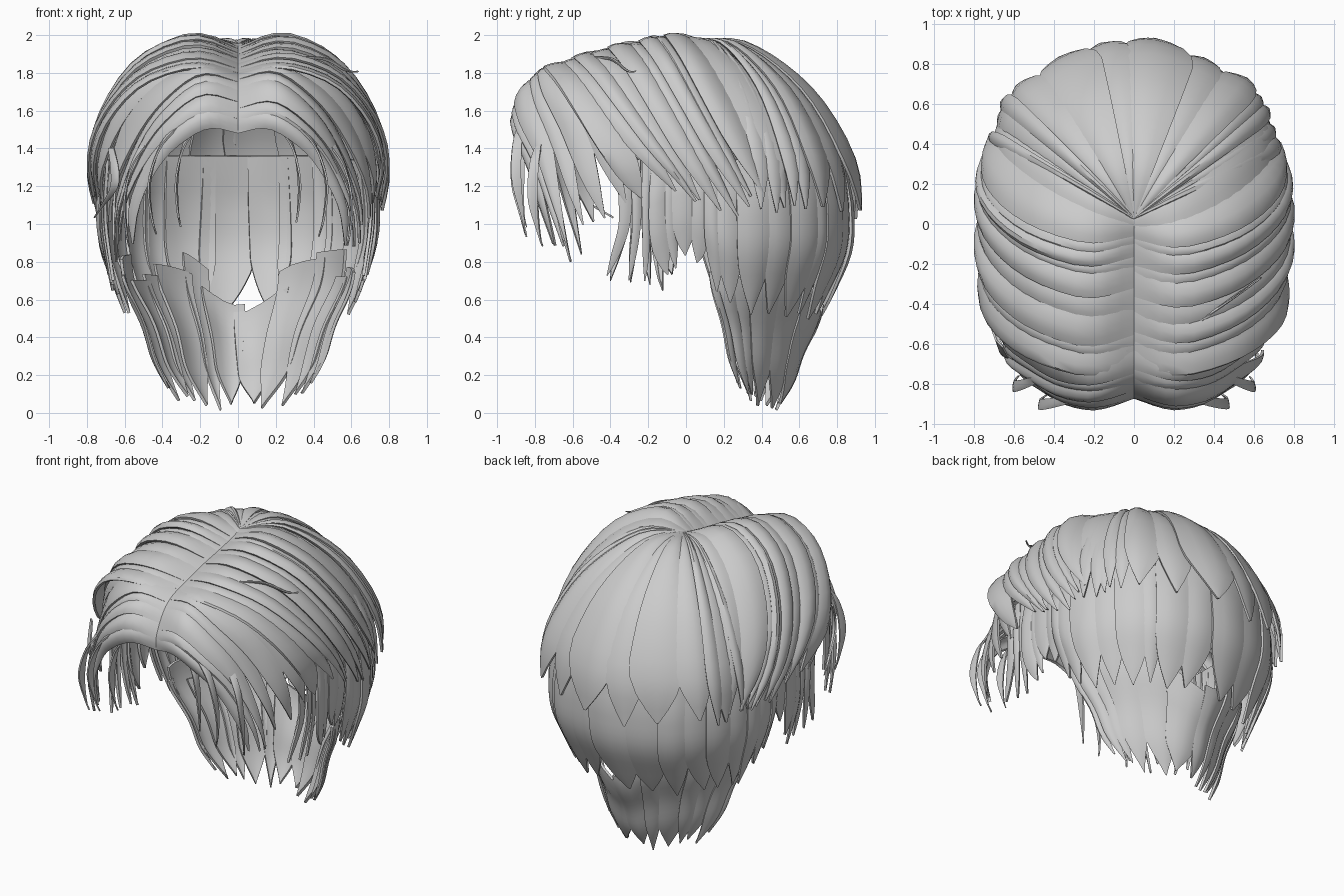
import bpy
import bmesh
import math
import random
from mathutils import Vector

random.seed(7)
cube = bpy.data.objects.get("Cube")
if cube:
    bpy.data.objects.remove(cube)

hair = bpy.data.materials.new("hair_grey")
hair.use_nodes = True
GREY = (0.6, 0.6, 0.6, 1)
hair.diffuse_color = GREY
hair.node_tree.nodes["Principled BSDF"].inputs["Base Color"].default_value = GREY

CORE = Vector((0, -0.05, 1.1))
ROWS = 16
ACROSS = (-1, -0.5, 0, 0.5, 1)


def spline(points, t):
    """Smooth curve through evenly spaced points, t from 0 to 1."""
    last = len(points) - 1
    t = min(max(t, 0), 1) * last
    i = min(int(t), last - 1)
    f = t - i
    b, c = points[i], points[i + 1]
    a = points[i - 1] if i > 0 else b * 2 - c
    d = points[i + 2] if i + 2 <= last else c * 2 - b
    return (b * 2 + (c - a) * f + (a * 2 - b * 5 + c * 4 - d) * f ** 2
            + (b * 3 - a - c * 3 + d) * f ** 3) * 0.5


def guide(root, tip, profile):
    """Guide curve whose x, y, z travel from root to tip by profile fractions."""
    return [Vector(r + (t - r) * f for r, t, f in zip(root, tip, step))
            for step in profile]


def both_sides(guides):
    """Extend guides that start at the centre line to the other side."""
    mirrored = [[Vector((-p.x, p.y, p.z)) for p in g] for g in guides[1:]]
    return mirrored[::-1] + guides


def outward(p):
    n = p - CORE
    n.z *= 0.6
    return n.normalized()


def add_lock(bm, guides, centre, half, side, taper, bulge, lift, begin, end, drift):
    """One pointed lock lying on the surface lofted across the guides."""
    rows = []
    for k in range(ROWS + 1):
        t = k / ROWS
        fade = max(0, (t - taper) / (1 - taper))
        width = half * max(0.03, 1 - fade ** 1.5)
        root = min(1, t * 4)
        row = []
        for c in ACROSS:
            u = centre + drift * t * t + c * width
            p = spline([spline(g, begin + t * (end - begin)) for g in guides], u)
            rise = (bulge * (1 - c * c) + bulge * 0.6 * c) * (1 - fade) + lift
            p = p + outward(p) * rise * root
            row.append(bm.verts.new((p.x * side, p.y, p.z)))
        rows.append(row)
    for lo, hi in zip(rows, rows[1:]):
        for j in range(len(ACROSS) - 1):
            face = [lo[j], lo[j + 1], hi[j + 1], hi[j]]
            bm.faces.new(face if side > 0 else face[::-1])


def hair_layer(name, guides, count, side=1, cover=1.3, taper=0.5, bulge=0.02,
               ragged=0.1, uneven_root=0.0, thick=0.016):
    """A row of overlapping locks of uneven width, as one object."""
    bm = bmesh.new()
    sizes = [random.uniform(0.6, 1.4) for _ in range(count)]
    start = 0
    for i, size in enumerate(sizes):
        span = size / sum(sizes)
        add_lock(bm, guides, start + span / 2, span / 2 * cover, side, taper,
                 bulge, (i % 2) * bulge * 0.7, random.uniform(0, uneven_root),
                 1 - random.uniform(0, ragged), random.uniform(-0.3, 0.3) * span)
        start += span
    mesh = bpy.data.meshes.new(name)
    bm.to_mesh(mesh)
    bm.free()
    mesh.materials.append(hair)
    obj = bpy.data.objects.new(name, mesh)
    bpy.context.collection.objects.link(obj)
    solid = obj.modifiers.new("thickness", 'SOLIDIFY')
    solid.thickness = thick
    solid.offset = 0
    bpy.ops.object.select_all(action='DESELECT')
    bpy.context.view_layer.objects.active = obj
    obj.select_set(True)
    bpy.ops.object.modifier_apply(modifier=solid.name)
    bpy.ops.object.shade_smooth_by_angle(angle=math.radians(35))


def even(pairs):
    """Profile with the same fraction for x and y."""
    return [(f, f, g) for f, g in pairs]


# How each kind of lock travels from root to tip
START, END = (0, 0, 0), (1, 1, 1)
OVER_CROWN = even([(0, 0), (.24, 0), (.5, .12), (.75, .34), (.95, .68), (1, 1)])
SWEPT = [START, (.3, -.07, -.06), (.67, .1, .07), (.92, .38, .36), (1.03, .7, .7), END]
FRINGE = [START, (.28, -.15, -.04), (.55, -.05, .09), (.78, .3, .31), (.97, .65, .66), END]
HANGING = even([(0, 0), (-.2, .3), (-.15, .55), (.45, .8), (1, 1)])
NAPE = even([(0, 0), (.12, .24), (.48, .52), (.7, .78), (1, 1)])
BOWED = [START, (.9, -.8, .2), (1.4, -1, .5), (1.3, 0, .8), END]

# Crown locks fanning from the whorl to the back
whorl = (0, 0.03, 1.95)
crown = [guide(whorl, tip, OVER_CROWN) for tip in
         ((0, .925, 1.02), (.54, .73, 1.03), (.69, .5, 1.05), (.73, .34, 1.08))]
hair_layer("crown_locks", both_sides(crown), 14, cover=1.4, taper=0.76, ragged=0.05)

# Middle layer hanging below the crown
middle = [guide(root, tip, HANGING) for root, tip in (
    ((0, .83, 1.36), (0, .69, .47)),
    ((.4, .72, 1.36), (.34, .59, .48)),
    ((.62, .47, 1.34), (.54, .4, .53)),
    ((.7, .22, 1.34), (.6, .24, .53)),
    ((.7, .02, 1.34), (.68, .02, .82)),
    ((.7, -.18, 1.34), (.66, -.13, .63)))]
hair_layer("middle_locks", both_sides(middle), 24, taper=0.6, bulge=0.014)

# Nape layer narrowing to the neck
nape = [guide(root, tip, NAPE) for root, tip in (
    ((0, .74, .68), (0, .47, 0)),
    ((.28, .65, .85), (.1, .46, .01)),
    ((.5, .45, .9), (.21, .38, .03)),
    ((.61, .22, .9), (.3, .34, .06)),
    ((.63, .11, .86), (.37, .28, .12)))]
hair_layer("nape_locks", both_sides(nape), 13, taper=0.65, bulge=0.014, ragged=0.08,
           uneven_root=0.25)

# Locks swept outward from the parting, starting beside the crown
sweep = [guide(whorl, (.66, .54, 1.07), OVER_CROWN)] + [
    guide(root, tip, SWEPT) for root, tip in (
        ((0, -.06, 1.92), (.71, .42, 1.08)),
        ((0, -.2, 1.89), (.735, .3, 1.05)),
        ((0, -.36, 1.86), (.74, .17, 1.03)),
        ((0, -.53, 1.82), (.735, 0, 1.13)),
        ((0, -.7, 1.77), (.71, -.27, 1.13)))]

# Fringe framing the face
fringe = [guide((0, -.56, 1.81), (.72, -.22, 1.1), SWEPT)] + [
    guide(root, tip, FRINGE) for root, tip in (
        ((0, -.7, 1.77), (.67, -.46, .93)),
        ((0, -.79, 1.7), (.64, -.58, .8)),
        ((0, -.86, 1.57), (.61, -.63, .82)),
        ((0, -.86, 1.48), (.52, -.71, .92)))]

# Loose temple locks in front of the ears
temple = [guide(root, tip, HANGING) for root, tip in (
    ((.7, -.18, 1.34), (.66, -.16, .66)),
    ((.69, -.38, 1.34), (.66, -.48, .71)))]

# Fine strands: root and tip of each
WISPS = (((.3, -.87, 1.54), (.42, -.84, .91)),
         ((.24, -.86, 1.5), (.3, -.84, .97)),
         ((.5, -.78, 1.42), (.57, -.75, .85)))


def strand(name, root, tip, profile, side):
    """A single thin tapering strand."""
    edges = [guide((root[0] + dx, root[1] + dx, root[2]), tip, profile)
             for dx in (-0.015, 0.015)]
    hair_layer(name, edges, 1, side, cover=1, bulge=0.006, thick=0.01)


for side, label in ((1, "left"), (-1, "right")):
    hair_layer(f"{label}_swept_locks", sweep, 10, side, cover=1.4, taper=0.72,
               bulge=0.026, ragged=0.07)
    hair_layer(f"{label}_fringe_locks", fringe, 6, side, cover=1.25, taper=0.55)
    hair_layer(f"{label}_temple_locks", temple, 3, side, cover=0.8, taper=0.3, bulge=0.01)
    for n, (root, tip) in enumerate(WISPS):
        strand(f"{label}_wisp_{n + 1}", root, tip, BOWED, side)

# Stray strands breaking the outline on each side
strand("left_stray_strand", (.25, -.54, 1.88), (.66, -.25, 1.81),
       even([(0, 0), (.5, .1), (.8, 1), (1, 1)]), 1)
strand("right_stray_strand", (.67, -.6, 1.4), (.77, -.36, 1.02), HANGING, -1)
